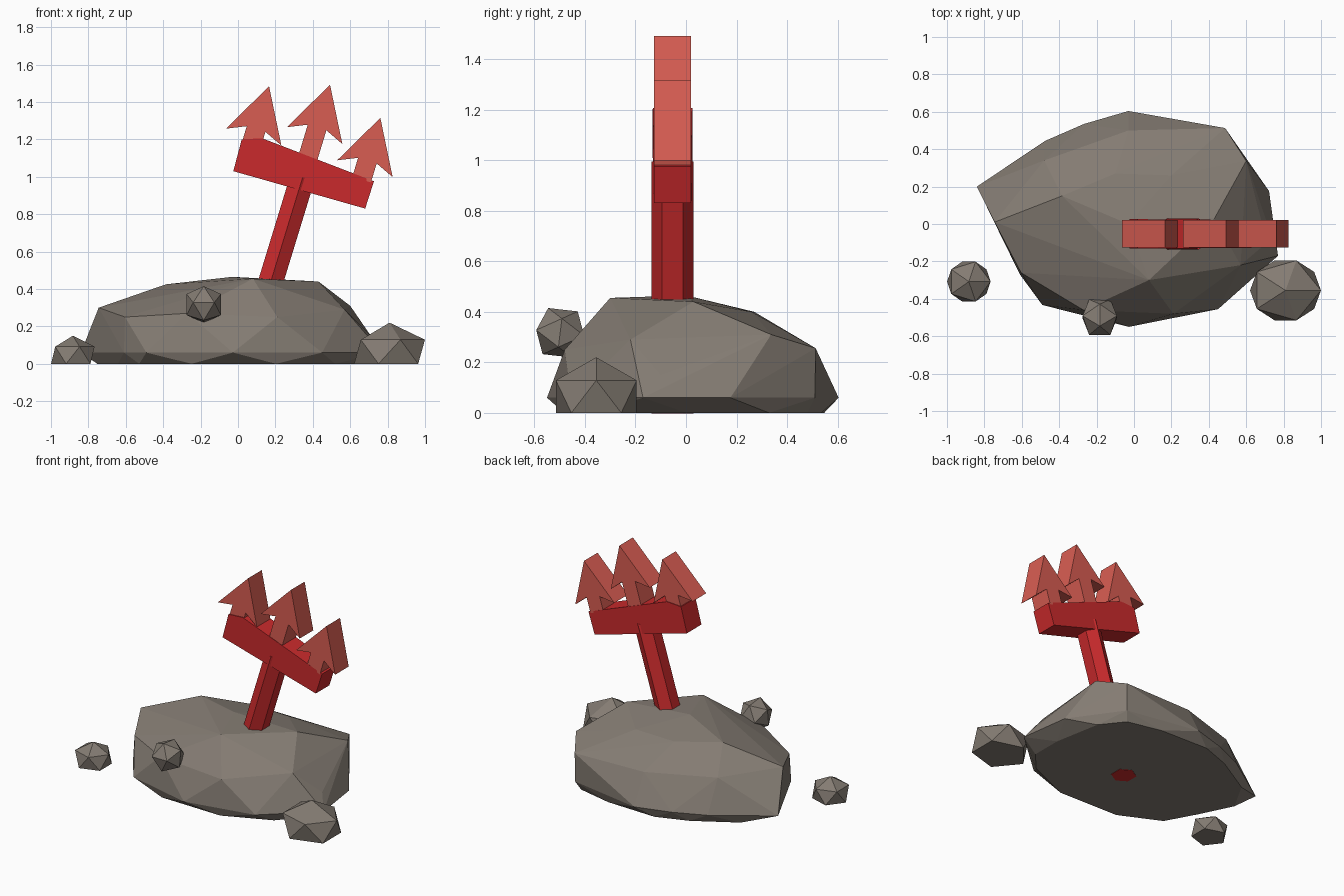
import bpy, bmesh
from math import cos, sin, radians
from mathutils import Vector, Euler

cube = bpy.data.objects.get("Cube")
if cube:
    bpy.data.objects.remove(cube, do_unlink=True)


def material(name, rgb):
    m = bpy.data.materials.new(name)
    m.use_nodes = True
    m.diffuse_color = (*rgb, 1)
    m.node_tree.nodes["Principled BSDF"].inputs["Base Color"].default_value = (*rgb, 1)
    return m


STONE = material("warm grey stone", (0.23, 0.2, 0.17))
RED = material("deep red", (0.59, 0.023, 0.025))
LIGHT_RED = material("light red", (0.69, 0.11, 0.085))


def finish(name, bm, mat):
    bmesh.ops.recalc_face_normals(bm, faces=bm.faces)
    mesh = bpy.data.meshes.new(name)
    bm.to_mesh(mesh)
    bm.free()
    mesh.materials.append(mat)
    obj = bpy.data.objects.new(name, mesh)
    bpy.context.collection.objects.link(obj)


def loft(name, start, end, mat):
    """Solid between two matching outlines."""
    bm = bmesh.new()
    a = [bm.verts.new(p) for p in start]
    b = [bm.verts.new(p) for p in end]
    bm.faces.new(a)
    bm.faces.new(b)
    for i in range(len(a)):
        j = (i + 1) % len(a)
        bm.faces.new((a[i], a[j], b[j], b[i]))
    finish(name, bm, mat)


def stone(name, points):
    """Faceted rock wrapped around a few points."""
    bm = bmesh.new()
    for p in points:
        bm.verts.new(p)
    bmesh.ops.convex_hull(bm, input=bm.verts)
    bmesh.ops.delete(bm, geom=[v for v in bm.verts if not v.link_faces], context='VERTS')
    finish(name, bm, STONE)


def pebble(name, centre, size, turn=0, tilt=0):
    """Twenty-sided stone, flattened where it meets the ground."""
    pts = [Vector((0, 0, 1)), Vector((0, 0, -1))]
    for k in range(5):
        for side in (1, -1):
            a = radians(72 * k + turn + (0 if side > 0 else 36))
            pts.append(Vector((0.894 * cos(a), 0.894 * sin(a), 0.447 * side)))
    for p in pts:
        p.rotate(Euler((radians(tilt), 0, 0)))
        p[:] = [c + s * v for c, s, v in zip(centre, size, p)]
        p.z = max(p.z, 0)
    stone(name, pts)


# Boulder: wide rim just above the ground, footprint between the rim corners, crown
rim = [(-.84, .2), (-.476, .444), (-.267, .535), (-.03, .604), (.485, .51),
       (.722, .176), (.77, -.17), (.63, -.27), (.45, -.455), (-.027, -.55),
       (-.49, -.433), (-.61, -.27), (-.727, 0)]
foot = [((x + u) * .48, (y + v) * .48)
        for (x, y), (u, v) in zip(rim, rim[1:] + rim[:1])]
foot = [(min(x, .64), y) for x, y in foot] + [(.46, .48)]
crown = [(-.745, .01, .3), (-.604, -.26, .25), (-.48, .34, .28), (-.03, .5, .26),
         (.487, .513, .256), (.6, .337, .31), (.71, -.1, .15), (.57, -.22, .29),
         (.21, -.48, .25), (-.27, -.46, .27), (-.385, .15, .425), (-.03, 0, .465),
         (-.1, .27, .4), (.08, -.3, .455), (.43, .03, .44), (.2, .26, .4)]
stone("boulder", [(x, y, .06) for x, y in rim] + [(x, y, 0) for x, y in foot] + crown)

# Loose stones
pebble("left_stone", (-.883, -.308, .045), (.13, .125, .105))
pebble("right_stone", (.81, -.355, .055), (.212, .188, .165))
pebble("front_stone", (-.183, -.498, .317), (.108, .112, .108), 18, 25)

# Leaning six-sided pole
MID_Y = -.053


def pole_ring(x, z):
    return [(x + .08 * sin(radians(60 * k)), MID_Y + .083 * cos(radians(60 * k)), z)
            for k in range(6)]


loft("pole", pole_ring(.04, -.002), pole_ring(.345, .995), RED)

# Crossbar, slightly thicker at its high end
bar = [(-.025, 1.03), (.02, 1.2), (.128, 1.206), (.727, .976), (.68, .83)]
loft("crossbar", *[[(x, MID_Y + s * (.079 - .008 * x), z) for x, z in bar]
                   for s in (-1, 1)], RED)

# Barbed arrow prongs, each with a stem just long enough to reach the crossbar
axis, across = Vector((.29, .957)), Vector((.957, -.29))
for name, tip, stem in (("left_prong", (.166, 1.484), .32),
                        ("middle_prong", (.492, 1.492), .405),
                        ("right_prong", (.761, 1.315), .345)):
    half = [(0, 0), (.155, -.284), (.052, -.239), (.052, -stem)]
    outline = half + [(-s, t) for s, t in reversed(half[1:])]
    flat = [Vector(tip) + across * s + axis * t for s, t in outline]
    loft(name, *[[(p.x, MID_Y + d, p.y) for p in flat] for d in (-.0735, .0735)],
         LIGHT_RED)
